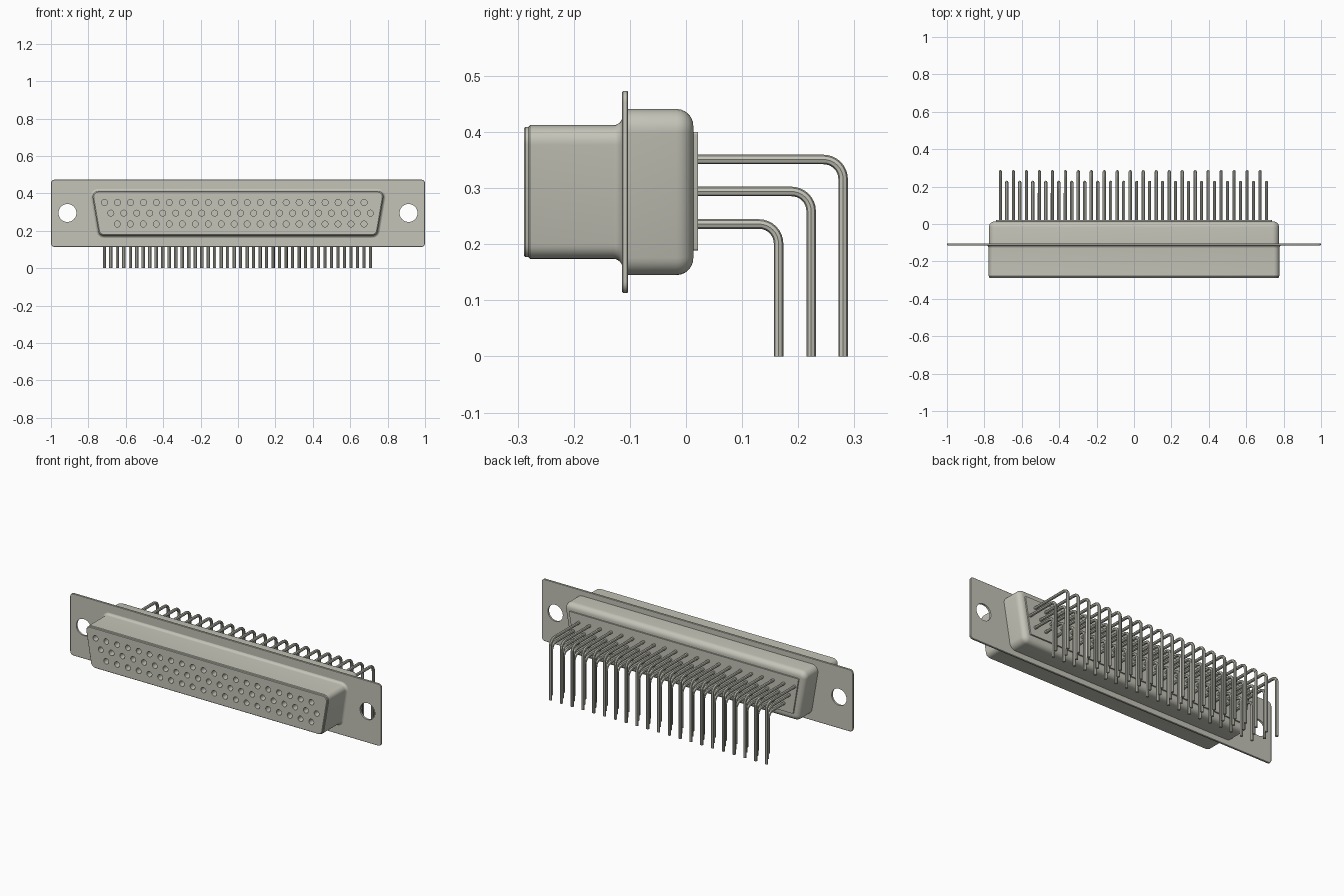
import bpy, bmesh, math

if "Cube" in bpy.data.objects:
    bpy.data.objects.remove(bpy.data.objects["Cube"], do_unlink=True)

# Single warm grey metal
metal = bpy.data.materials.new("warm_grey_metal")
metal.use_nodes = True
GREY = (0.55, 0.55, 0.48, 1)
metal.diffuse_color = GREY
metal.node_tree.nodes["Principled BSDF"].inputs["Base Color"].default_value = GREY

SLANT = 0.17                      # sideways lean of the D-shaped outline
LEAN = math.atan(SLANT)
PITCH = 0.0694
# Each row: height, first x, pin count, y of the downward leg
ROWS = {"top": (0.351, -0.714, 21, 0.280),
        "middle": (0.294, -0.680, 21, 0.223),
        "bottom": (0.236, -0.645, 20, 0.165)}


def select(obj):
    bpy.ops.object.select_all(action='DESELECT')
    obj.select_set(True)
    bpy.context.view_layer.objects.active = obj


def finish(name, bm):
    bmesh.ops.recalc_face_normals(bm, faces=bm.faces)
    mesh = bpy.data.meshes.new(name)
    bm.to_mesh(mesh)
    bm.free()
    mesh.materials.append(metal)
    obj = bpy.data.objects.new(name, mesh)
    bpy.context.collection.objects.link(obj)
    return obj


def smooth(obj):
    select(obj)
    bpy.ops.object.shade_smooth_by_angle(angle=math.radians(35))


def outline(z0, z1, w, r, inset, slant=SLANT, steps=6):
    """Rounded trapezoid in (x, z), offset inwards by inset."""
    lean = math.atan(slant)
    k = math.sqrt(1 + slant * slant)
    top = w - slant * r - k * r
    bottom = w - slant * (z1 - z0 - r) - k * r
    cores = [(bottom, z0 + r, -math.pi / 2, -lean),
             (top, z1 - r, -lean, math.pi / 2),
             (-top, z1 - r, math.pi / 2, math.pi + lean),
             (-bottom, z0 + r, math.pi + lean, 1.5 * math.pi)]
    rad = r - inset
    return [(cx + rad * math.cos(a + (b - a) * i / steps),
             cz + rad * math.sin(a + (b - a) * i / steps))
            for cx, cz, a, b in cores for i in range(steps + 1)]


def loft(name, z0, z1, w, r, profile, caps=(True, True), slant=SLANT):
    """Skin outlines along y; profile is a list of (y, inset)."""
    bm = bmesh.new()
    rings = [[bm.verts.new((x, y, z)) for x, z in outline(z0, z1, w, r, d, slant)]
             for y, d in profile]
    n = len(rings[0])
    for a, b in zip(rings, rings[1:]):
        for i in range(n):
            j = (i + 1) % n
            bm.faces.new((a[i], a[j], b[j], b[i]))
    if caps[0]:
        bm.faces.new(rings[0])
    if caps[1]:
        bm.faces.new(rings[-1][::-1])
    return finish(name, bm)


def drill(obj, spots, radius, y0, y1, sides):
    """Cut round holes along y at each (x, z) spot."""
    bm = bmesh.new()
    for x, z in spots:
        ring = [[bm.verts.new((x + radius * math.cos(math.tau * i / sides), y,
                               z + radius * math.sin(math.tau * i / sides)))
                 for i in range(sides)] for y in (y0, y1)]
        for i in range(sides):
            j = (i + 1) % sides
            bm.faces.new((ring[0][i], ring[0][j], ring[1][j], ring[1][i]))
        bm.faces.new(ring[0][::-1])
        bm.faces.new(ring[1])
    cutter = finish("hole_cutter", bm)
    cutter.hide_render = True
    mod = obj.modifiers.new("holes", 'BOOLEAN')
    mod.operation = 'DIFFERENCE'
    mod.solver = 'EXACT'
    mod.object = cutter
    select(obj)
    bpy.ops.object.modifier_apply(modifier=mod.name)
    bpy.data.objects.remove(cutter, do_unlink=True)


# Mounting flange with two screw holes
flange = loft("mounting_flange", 0.113, 0.473, 1.0, 0.02,
              [(-0.114, 0.002), (-0.112, 0), (-0.105, 0), (-0.103, 0.002)], slant=0)
drill(flange, [(-0.912, 0.295), (0.912, 0.295)], 0.048, -0.2, 0.0, 32)
smooth(flange)

# Front shell: open rim, flaring out where it meets the flange
arc = [math.pi / 2 * i / 6 for i in range(7)]
flare = [(-0.130 + 0.017 * math.sin(t), -0.017 + 0.017 * math.cos(t)) for t in arc]
smooth(loft("front_shell", 0.174, 0.412, 0.783, 0.03,
            [(-0.275, 0.012), (-0.281, 0.010), (-0.281, 0.003), (-0.278, 0)] + flare,
            caps=(False, False)))

# Front insulator with the contact sockets
insulator = loft("front_insulator", 0.174, 0.412, 0.783, 0.03,
                 [(-0.289, 0.006), (-0.286, 0.003), (-0.200, 0.003)])
sockets = [(x0 + i * PITCH, z) for z, x0, n, _ in ROWS.values() for i in range(n)]
drill(insulator, sockets, 0.016, -0.35, -0.245, 16)
smooth(insulator)

# Rear shell with rounded back edge
back = [(-0.017 + 0.03 * math.sin(t), 0.03 * (1 - math.cos(t))) for t in arc]
smooth(loft("rear_shell", 0.145, 0.441, 0.783, 0.037, [(-0.104, 0)] + back))

# Rear insulator plate
smooth(loft("rear_insulator", 0.189, 0.400, 0.738, 0.004,
            [(0.0, 0), (0.021, 0)]))

# Bent solder pins, one object per row
BEND = 0.035
for row, (z, x0, count, leg_y) in ROWS.items():
    path = [(0.0, z)]
    path += [(leg_y - BEND + BEND * math.sin(math.pi / 2 * i / 8),
              z - BEND + BEND * math.cos(math.pi / 2 * i / 8)) for i in range(9)]
    path.append((leg_y, 0.0))
    curve = bpy.data.curves.new(row + "_row_pins", 'CURVE')
    curve.dimensions = '3D'
    curve.bevel_depth = 0.0085
    curve.bevel_resolution = 2
    curve.use_fill_caps = True
    for i in range(count):
        spline = curve.splines.new('POLY')
        spline.points.add(len(path) - 1)
        for point, (y, pz) in zip(spline.points, path):
            point.co = (x0 + i * PITCH, y, pz, 1)
    curve.materials.append(metal)
    pins = bpy.data.objects.new(row + "_row_pins", curve)
    bpy.context.collection.objects.link(pins)
    select(pins)
    bpy.ops.object.convert(target='MESH')
    smooth(bpy.context.view_layer.objects.active)
